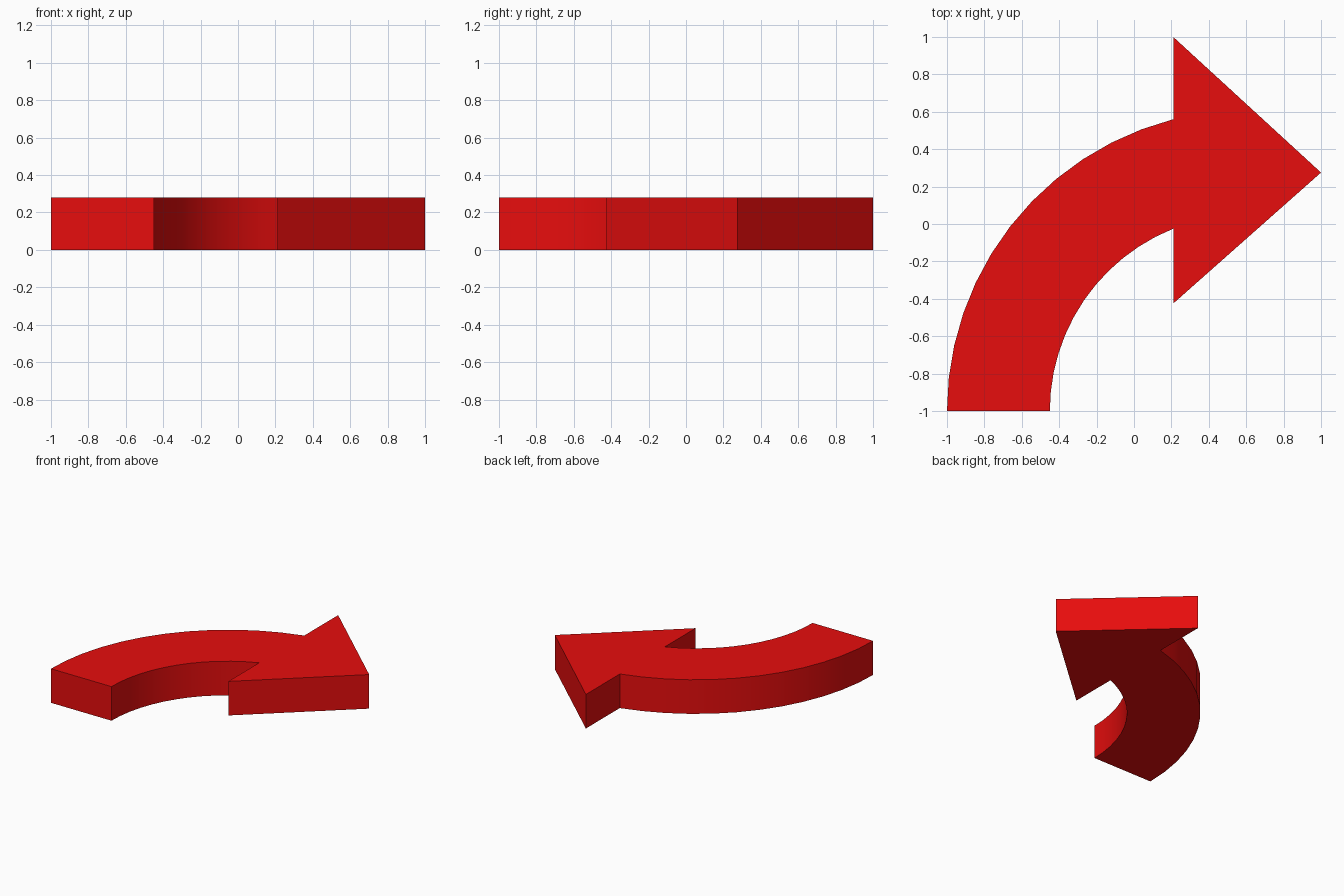
import bpy, bmesh
from math import atan2, cos, sin, pi

if "Cube" in bpy.data.objects:
    bpy.data.objects.remove(bpy.data.objects["Cube"])

HEIGHT = 0.28
NECK_X = 0.21
SEGMENTS = 12


def arc(start_x, end_y):
    """Arc leaving (start_x, -1) straight up and ending at the neck."""
    dx, dy = NECK_X - start_x, end_y + 1
    r = (dx * dx + dy * dy) / (2 * dx)
    cx = start_x + r
    end = atan2(dy, NECK_X - cx)
    angles = [pi + (end - pi) * i / SEGMENTS for i in range(SEGMENTS + 1)]
    return [(cx + r * cos(a), -1 + r * sin(a)) for a in angles]


# Outline: outer curve, arrow head, inner curve back to the tail
outer = arc(-1.0, 0.56)
inner = arc(-0.45, -0.025)
head = [(NECK_X, 1.0), (1.0, 0.275), (NECK_X, -0.425)]
outline = outer + head + inner[::-1]

# Extrude the outline into a solid plate
bm = bmesh.new()
base = bm.faces.new([bm.verts.new((x, y, 0)) for x, y in outline])
top = bmesh.ops.extrude_face_region(bm, geom=[base], use_keep_orig=True)
bmesh.ops.translate(bm, vec=(0, 0, HEIGHT),
                    verts=[g for g in top["geom"] if isinstance(g, bmesh.types.BMVert)])
bmesh.ops.recalc_face_normals(bm, faces=bm.faces)
mesh = bpy.data.meshes.new("curved_arrow")
bm.to_mesh(mesh)
bm.free()

arrow = bpy.data.objects.new("curved_arrow", mesh)
bpy.context.collection.objects.link(arrow)

# Red finish
red = bpy.data.materials.new("red")
red.diffuse_color = (0.8, 0.004, 0.004, 1)
red.use_nodes = True
red.node_tree.nodes["Principled BSDF"].inputs["Base Color"].default_value = red.diffuse_color
mesh.materials.append(red)

# Smooth curved walls, sharp corners
bpy.context.view_layer.objects.active = arrow
arrow.select_set(True)
bpy.ops.object.shade_smooth_by_angle(angle=pi / 6)
